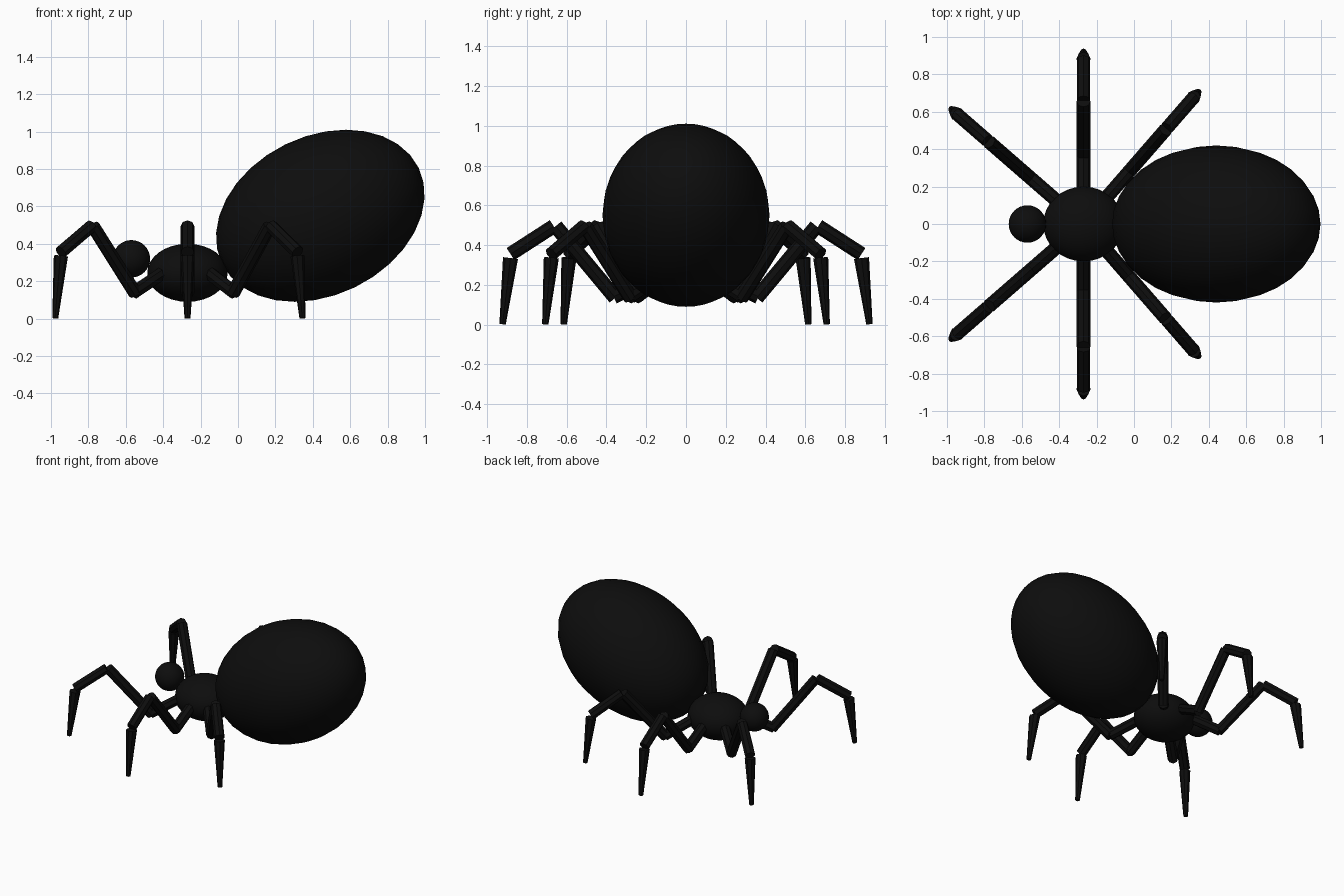
import bpy, math
from mathutils import Vector

if "Cube" in bpy.data.objects:
    bpy.data.objects.remove(bpy.data.objects["Cube"])

black = bpy.data.materials.new("glossy black")
black.diffuse_color = (0.004, 0.004, 0.004, 1)
black.use_nodes = True
black.node_tree.nodes["Principled BSDF"].inputs["Base Color"].default_value = black.diffuse_color


def finish(obj, name, angle):
    obj.name = name
    obj.data.materials.append(black)
    bpy.ops.object.shade_smooth_by_angle(angle=math.radians(angle))


def ellipsoid(name, loc, radii, tilt=0.0):
    bpy.ops.mesh.primitive_uv_sphere_add(segments=32, ring_count=16, radius=1,
                                         location=loc, rotation=(0, math.radians(tilt), 0))
    bpy.context.object.scale = radii
    finish(bpy.context.object, name, 40)


def segment(name, a, b, r1, r2, turn):
    """Eight-sided rod from a to b, kept square to the leg's own plane."""
    d = b - a
    bpy.ops.mesh.primitive_cone_add(vertices=8, radius1=r1, radius2=r2, depth=d.length,
                                    location=(a + b) / 2)
    obj = bpy.context.object
    pitch = math.acos(d.z / d.length)
    # all joints run outward, so pitch about the sideways axis, then turn
    obj.rotation_euler = (0, pitch, turn)
    finish(obj, name, 30)


# body
ellipsoid("abdomen", (0.44, 0, 0.55), (0.585, 0.42, 0.425), -26)
ellipsoid("thorax", (-0.27, 0, 0.245), (0.215, 0.2, 0.155))
ellipsoid("head", (-0.57, 0, 0.32), (0.1, 0.1, 0.1))

# leg profile: name, (reach, height) start and end, radii
PROFILE = [
    ("hip", (0.13, 0.26), (0.365, 0.14), 0.037, 0.037),
    ("thigh", (0.355, 0.135), (0.655, 0.495), 0.037, 0.037),
    ("shin", (0.665, 0.495), (0.882, 0.355), 0.036, 0.036),
    ("foot", (0.882, 0.335), (0.922, 0.002), 0.038, 0.016),
]

# three legs per side, mirrored across y
for label, degrees, extra in (("front", 139, 0.015), ("middle", 90, 0), ("back", 49, 0.015)):
    for side, sign in (("left", 1), ("right", -1)):
        turn = sign * math.radians(degrees)
        out = Vector((math.cos(turn), math.sin(turn), 0))
        hub = Vector((-0.27, 0, 0)) + out * extra
        for part, p, q, r1, r2 in PROFILE:
            a = hub + out * p[0] + Vector((0, 0, p[1]))
            b = hub + out * q[0] + Vector((0, 0, q[1]))
            segment(f"{label}_{side}_{part}", a, b, r1, r2, turn)
